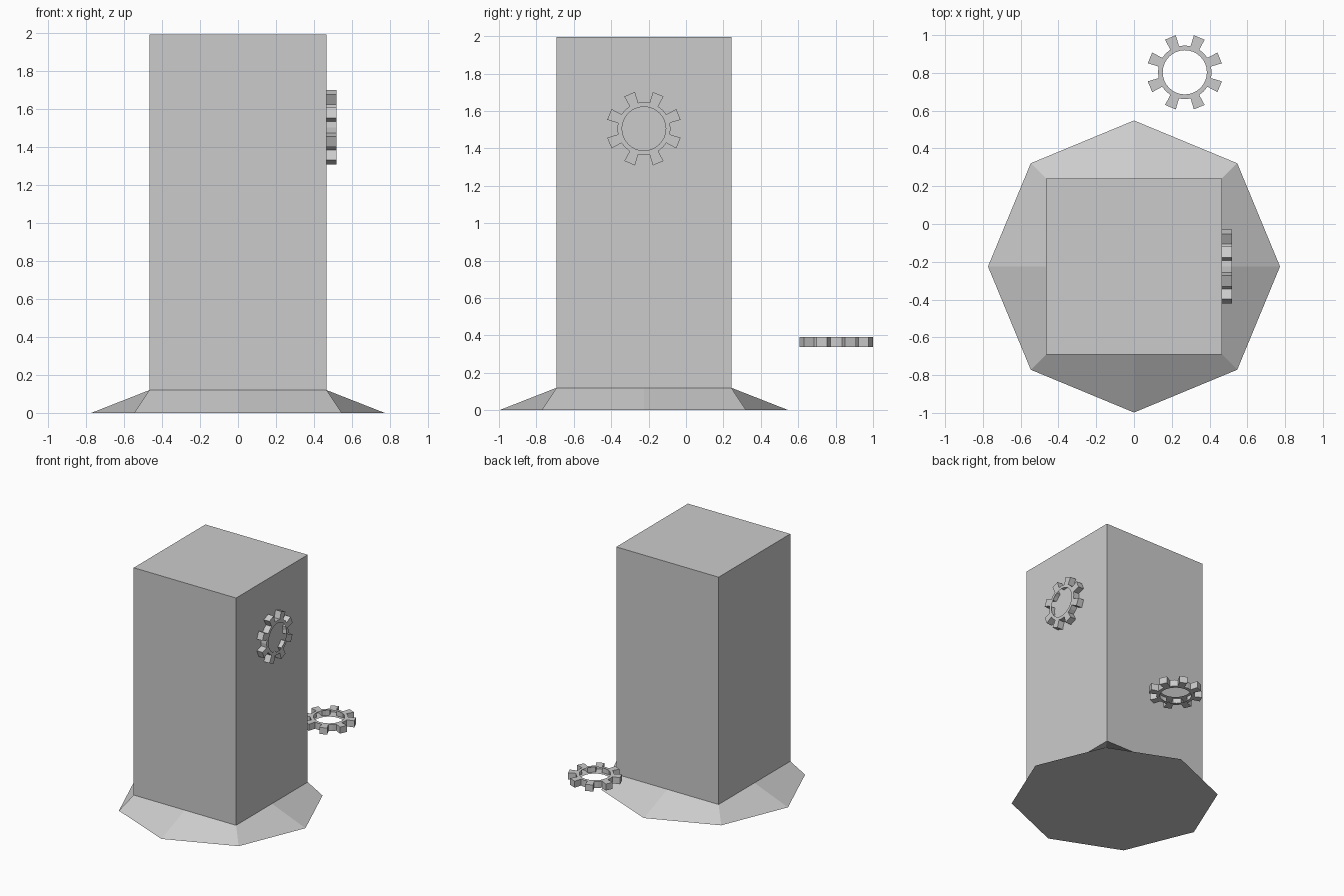
import bpy
import math
from mathutils import Matrix, Vector

if "Cube" in bpy.data.objects:
    bpy.data.objects.remove(bpy.data.objects["Cube"])

grey = bpy.data.materials.new("plain_grey")
grey.diffuse_color = (0.6, 0.6, 0.6, 1)
grey.use_nodes = True
grey.node_tree.nodes["Principled BSDF"].inputs["Base Color"].default_value = grey.diffuse_color


def add_mesh(name, verts, faces, matrix):
    mesh = bpy.data.meshes.new(name)
    mesh.from_pydata(verts, [], faces)
    mesh.materials.append(grey)
    mesh.transform(matrix)
    mesh.update()
    obj = bpy.data.objects.new(name, mesh)
    bpy.context.collection.objects.link(obj)
    return obj


# Tower: octagonal foot flaring out of a square shaft
CENTRE_Y, FOOT_R, HALF, SKIRT_Z, TOP_Z = -0.225, 0.773, 0.467, 0.12, 1.995
verts = []
for i in range(8):
    a = math.radians(45 * i)
    verts.append((FOOT_R * math.cos(a), FOOT_R * math.sin(a), 0))
for z in (SKIRT_Z, TOP_Z):
    for i in range(8):
        a = math.radians(45 * i)
        r = HALF * (math.sqrt(2) if i % 2 else 1)
        verts.append((r * math.cos(a), r * math.sin(a), z))
faces = [tuple(reversed(range(8))), tuple(range(16, 24))]
for i in range(8):
    j = (i + 1) % 8
    # start each skirt quad at its corner so its fold runs corner to side middle
    quad = (j, j + 8, i + 8, i) if i % 2 == 0 else (i, j, j + 8, i + 8)
    faces.append(quad)
for i in range(1, 8, 2):
    m, j = (i + 1) % 8, (i + 2) % 8
    faces.append((8 + i, 8 + m, 8 + j, 16 + j, 16 + m, 16 + i))
add_mesh("tower", verts, faces, Matrix.Translation((0, CENTRE_Y, 0)))


# Gears: eight-toothed ring with an open bore
def add_gear(name, matrix, teeth=8, bore=0.117, root=0.142, tip=0.202, half_thick=0.027):
    # four outline points per tooth: (angle offset, ring radius, outer radius)
    ring = []
    for t in range(teeth):
        mid = 360 / teeth * (t + 0.5)
        for off, tip_off, outer in ((-10, -8.8, tip), (10, 8.8, tip)):
            ring.append((mid + off, mid + tip_off))
    pts, polys = [], []

    def polar(r, deg, z):
        a = math.radians(deg)
        return (r * math.cos(a), r * math.sin(a), z)

    n = len(ring)
    for z in (-half_thick, half_thick):
        for base, top in ring:
            pts += [polar(bore, base, z), polar(root, base, z), polar(tip, top, z)]
        # extra bore and root points in the middle of each gap and tooth
        for k in range(n):
            deg = ring[k][0] + (10 if k % 2 == 0 else 12.5)
            pts += [polar(bore, deg, z), polar(root, deg, z)]
    layer = 5 * n
    for k in range(n):
        m = (k + 1) % n
        b, r, t = 3 * k, 3 * k + 1, 3 * k + 2
        b2, r2, t2 = 3 * m, 3 * m + 1, 3 * m + 2
        bm, rm = 3 * n + 2 * k, 3 * n + 2 * k + 1
        flat = [(b, r, rm, bm), (bm, rm, r2, b2)]
        if k % 2 == 0:
            flat.append((r, t, t2, r2, rm))
            walls = [(r, t), (t, t2), (t2, r2)]
        else:
            walls = [(r, rm), (rm, r2)]
        for f in flat:
            polys.append(tuple(v + layer for v in f))
            polys.append(tuple(reversed(f)))
        for p, q in walls:
            polys.append((p, q, q + layer, p + layer))
    return add_mesh(name, pts, polys, matrix)


add_gear("wall_gear", Matrix.Translation((0.491, CENTRE_Y, 1.505))
         @ Matrix.Rotation(math.radians(90), 4, 'Y'))
add_gear("loose_gear", Matrix.Translation((0.269, 0.803, 0.365)))
